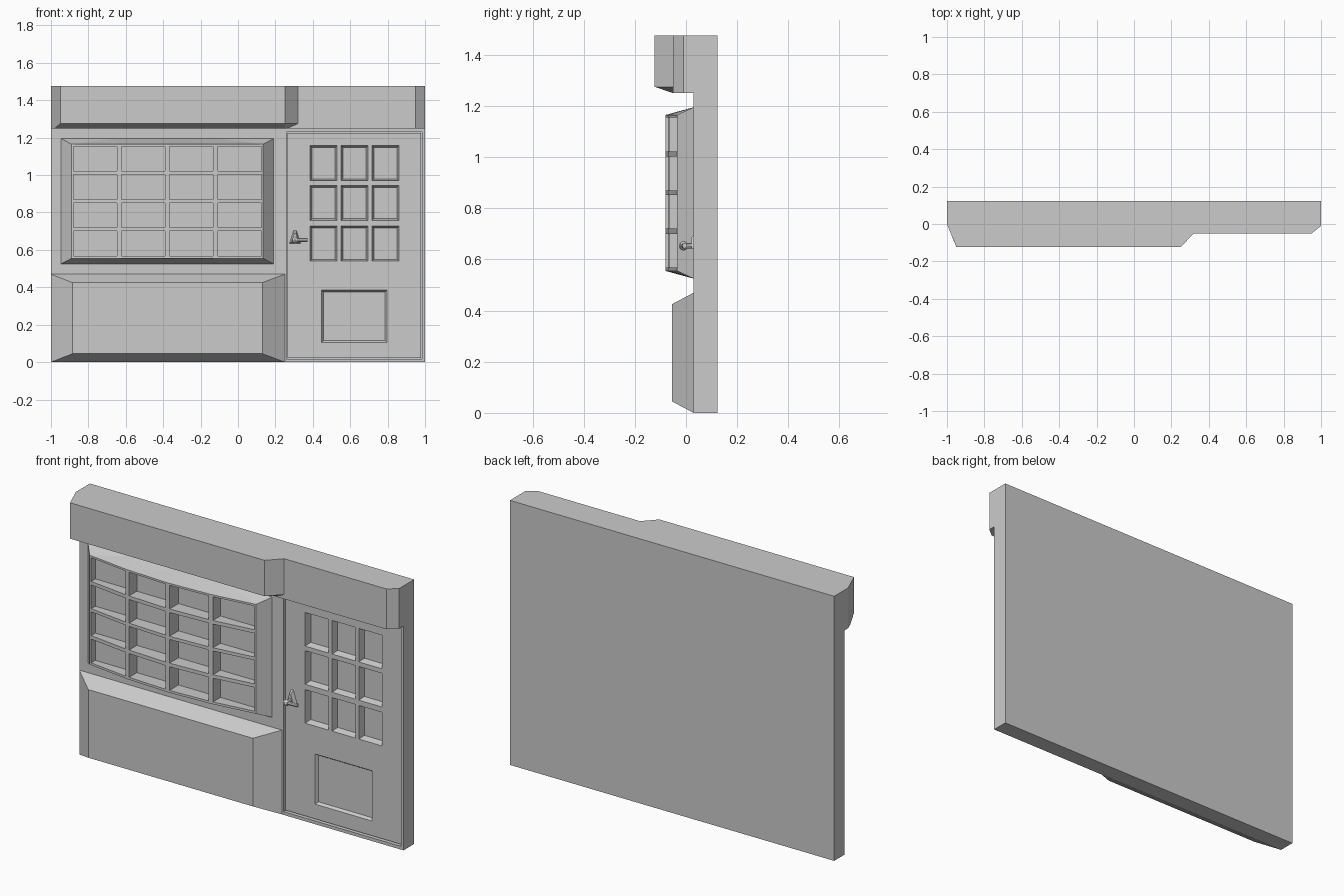
import bpy, bmesh
from mathutils import Vector

if "Cube" in bpy.data.objects:
    bpy.data.objects.remove(bpy.data.objects["Cube"])


def make(name, bm):
    bmesh.ops.recalc_face_normals(bm, faces=bm.faces)
    me = bpy.data.meshes.new(name)
    bm.to_mesh(me)
    bm.free()
    ob = bpy.data.objects.new(name, me)
    bpy.context.collection.objects.link(ob)
    return ob


def loft(bm, rings):
    """Closed solid through a list of equal-length rings."""
    vs = [[bm.verts.new(p) for p in r] for r in rings]
    n = len(rings[0])
    for a, b in zip(vs, vs[1:]):
        for i in range(n):
            j = (i + 1) % n
            bm.faces.new((a[i], a[j], b[j], b[i]))
    bm.faces.new(vs[0][::-1])
    bm.faces.new(vs[-1])


def rect(x0, x1, z0, z1, y, inset=0.0):
    x0, x1, z0, z1 = x0 + inset, x1 - inset, z0 + inset, z1 - inset
    return [(x0, y, z0), (x1, y, z0), (x1, y, z1), (x0, y, z1)]


def solid(name, *rings):
    bm = bmesh.new()
    loft(bm, rings)
    return make(name, bm)


def cut(ob, pieces):
    """Subtract lofted pieces from an object."""
    bm = bmesh.new()
    for rings in pieces:
        loft(bm, rings)
    cutter = make("cutter", bm)
    cutter.hide_render = True
    mod = ob.modifiers.new("cut", 'BOOLEAN')
    mod.operation = 'DIFFERENCE'
    mod.solver = 'EXACT'
    mod.object = cutter
    bpy.context.view_layer.update()
    dg = bpy.context.evaluated_depsgraph_get()
    me = bpy.data.meshes.new_from_object(ob.evaluated_get(dg))
    ob.modifiers.clear()
    ob.data = me
    bpy.data.objects.remove(cutter)


BACK, FACE, TOP = 0.123, 0.03, 1.475

# Wall slab with door recess
wall = solid("wall", rect(-1, 1, 0, TOP, FACE), rect(-1, 1, 0, TOP, BACK))
cut(wall, [(rect(0.26, 0.983, 0.018, 1.23, -0.05), rect(0.26, 0.983, 0.018, 1.23, 0.1))])

# Fascia: deep left part with chamfered underside, shallow right part
left_plan = [(-1, 0), (-0.95, -0.123), (0.25, -0.123), (0.32, -0.05), (0.32, FACE), (-1, FACE)]
left_foot = [(-1, 0), (-0.98, -0.05), (0.25, -0.05), (0.265, -0.05), (0.32, FACE), (-1, FACE)]
solid("fascia_left",
      [(x, y, 1.25) for x, y in left_foot],
      [(x, y, 1.275) for x, y in left_plan],
      [(x, y, TOP) for x, y in left_plan])
right_plan = [(0.25, -0.05), (0.95, -0.05), (1, -0.01), (1, FACE), (0.25, FACE)]
solid("fascia_right", *[[(x, y, z) for x, y in right_plan] for z in (1.25, TOP)])

# Panel below the window
solid("stall_riser", rect(-1, 0.25, 0, 0.47, FACE), rect(-0.885, 0.13, 0.045, 0.425, -0.055))

# Bowed display window
xs = [-0.89, -0.637, -0.38, -0.12, 0.135]
bow = [-0.035, -0.068, -0.08, -0.068, -0.035]
back_xs = [-0.947 + 1.137 * i / 4 for i in range(5)]


def window_ring(xv, yv, z0, z1):
    low = [(x, y, z0) for x, y in zip(xv, yv)]
    high = [(x, y, z1) for x, y in zip(xv, yv)]
    return low, high


bm = bmesh.new()
rows = window_ring(xs, bow, 0.555, 1.165)
backs = window_ring(back_xs, [FACE] * 5, 0.525, 1.195)
lines = [[bm.verts.new(p) for p in r] for r in (rows[0], rows[1], backs[1], backs[0])]
for a, b in zip(lines, lines[1:] + lines[:1]):
    for i in range(4):
        bm.faces.new((a[i], a[i + 1], b[i + 1], b[i]))
for end in (0, 4):
    bm.faces.new([r[end] for r in lines])
bmesh.ops.triangulate(bm, faces=bm.faces)
window = make("bow_window", bm)
panes = []
for x0 in (-0.88, -0.624, -0.367, -0.108):
    for z0 in (0.568, 0.72, 0.87, 1.022):
        r = (x0, x0 + 0.234, z0, z0 + 0.132)
        panes.append((rect(*r, -0.2), rect(*r, 0.0)))
cut(window, panes)

# Door with nine panes and a lower panel
DY = 0.042
door = solid("door", rect(0.265, 0.978, 0.023, 1.225, DY), rect(0.265, 0.978, 0.023, 1.225, 0.1))
cuts = []
for x0 in (0.385, 0.551, 0.716):
    for z0 in (0.54, 0.757, 0.97):
        r = (x0, x0 + 0.144, z0, z0 + 0.187)
        cuts.append((rect(*r, DY - 0.01), rect(*r, DY), rect(*r, DY + 0.035, 0.01)))
r = (0.447, 0.797, 0.105, 0.385)
cuts.append((rect(*r, DY - 0.01), rect(*r, DY), rect(*r, DY + 0.015, 0.01)))
cut(door, cuts)

# Door handle: tapered plate, spindle, knob and lever
plate = [(0.275, 0.635), (0.335, 0.635), (0.312, 0.705), (0.298, 0.705)]
solid("handle_plate", [(x, DY, z) for x, z in plate],
      [(0.305 + (x - 0.305) * 0.6, 0.022, 0.66 + (z - 0.66) * 0.6) for x, z in plate])


def rod(name, a, b, radius):
    a, b = Vector(a), Vector(b)
    bpy.ops.mesh.primitive_cylinder_add(vertices=8, radius=radius, depth=(b - a).length,
                                        location=(a + b) / 2)
    ob = bpy.context.object
    ob.name = name
    ob.rotation_euler = (b - a).to_track_quat('Z', 'Y').to_euler()


rod("handle_spindle", (0.305, DY, 0.653), (0.305, -0.01, 0.653), 0.011)
rod("handle_lever", (0.305, -0.01, 0.653), (0.372, -0.005, 0.653), 0.01)
bpy.ops.mesh.primitive_uv_sphere_add(segments=8, ring_count=6, radius=0.018, location=(0.305, -0.01, 0.653))
bpy.context.object.name = "handle_knob"
